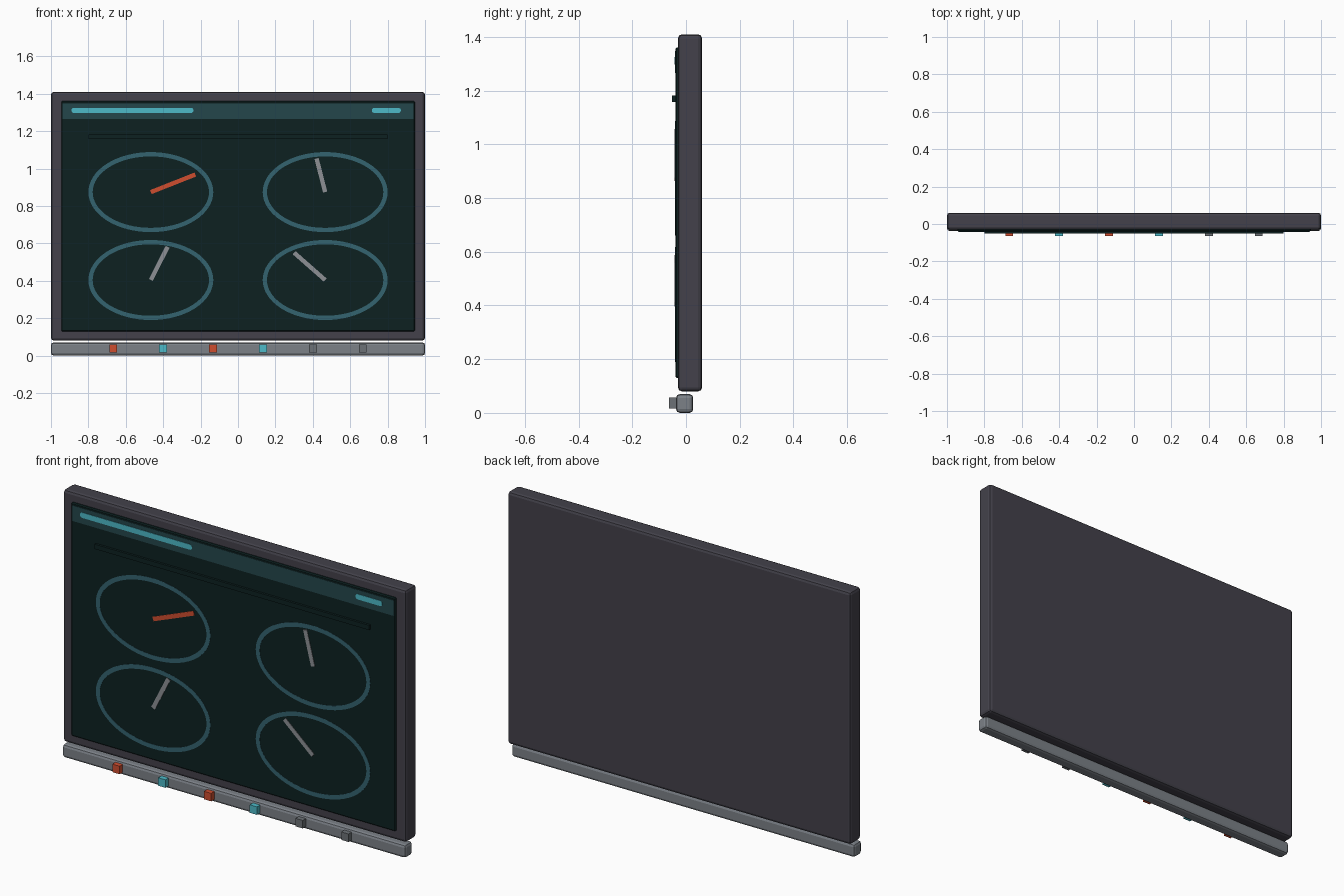
import bpy, bmesh, math

if "Cube" in bpy.data.objects:
    bpy.data.objects.remove(bpy.data.objects["Cube"])


def material(name, rgb):
    m = bpy.data.materials.new(name)
    m.diffuse_color = (*rgb, 1)
    m.use_nodes = True
    m.node_tree.nodes["Principled BSDF"].inputs["Base Color"].default_value = m.diffuse_color
    return m


FRAME = material("charcoal", (0.056, 0.053, 0.069))
SCREEN = material("dark teal screen", (0.004, 0.0155, 0.0155))
HEADER = material("header teal", (0.017, 0.061, 0.070))
RING = material("ring blue", (0.034, 0.125, 0.162))
CYAN = material("cyan", (0.075, 0.49, 0.58))
RED = material("red", (0.62, 0.075, 0.028))
NEEDLE = material("needle grey", (0.27, 0.28, 0.30))
BAR = material("bar grey", (0.20, 0.22, 0.245))
BUTTON = material("button grey", (0.15, 0.165, 0.18))


def finish(name, bm, mat):
    bmesh.ops.recalc_face_normals(bm, faces=bm.faces)
    me = bpy.data.meshes.new(name)
    bm.to_mesh(me)
    bm.free()
    me.materials.append(mat)
    ob = bpy.data.objects.new(name, me)
    bpy.context.collection.objects.link(ob)
    return ob


def box(name, x, y, z, mat, bevel=0.0, segments=1):
    """Box from (min, max) ranges, with optional bevelled edges."""
    bm = bmesh.new()
    bmesh.ops.create_cube(bm, size=1)
    for v in bm.verts:
        for i, (lo, hi) in enumerate((x, y, z)):
            v.co[i] = lo if v.co[i] < 0 else hi
    if bevel:
        bmesh.ops.bevel(bm, geom=bm.edges[:], offset=bevel, segments=segments,
                        profile=0.5, affect='EDGES')
    return finish(name, bm, mat)


def plate(name, p, q, width, y, mat, round_steps=1):
    """Thin plate between two (x, z) points; more steps give round ends."""
    a = math.atan2(q[1] - p[1], q[0] - p[0])
    r = width / 2
    pts = []
    for c, start in ((q, a - math.pi / 2), (p, a + math.pi / 2)):
        for i in range(round_steps + 1):
            t = start + math.pi * i / round_steps
            pts.append((c[0] + r * math.cos(t), c[1] + r * math.sin(t)))
    bm = bmesh.new()
    face = bm.faces.new([bm.verts.new((u, y[0], w)) for u, w in pts])
    ext = bmesh.ops.extrude_face_region(bm, geom=[face])["geom"]
    for v in ext:
        if isinstance(v, bmesh.types.BMVert):
            v.co.y = y[1]
    if face.is_valid is False or len(bm.faces) < len(pts) + 2:
        bm.faces.new([v for v in bm.verts if v.co.y == y[0]])
    return finish(name, bm, mat)


def ring(name, cx, cz, rx, rz, width, y, mat, n=64):
    """Flat elliptical band standing slightly proud of the screen."""
    bm = bmesh.new()
    loops = []
    for d, yy in ((0, y[1]), (0, y[0]), (width, y[0]), (width, y[1])):
        loops.append([bm.verts.new((cx + (rx - d) * math.cos(2 * math.pi * i / n), yy,
                                    cz + (rz - d) * math.sin(2 * math.pi * i / n)))
                      for i in range(n)])
    for k in range(4):
        a, b = loops[k], loops[(k + 1) % 4]
        for i in range(n):
            j = (i + 1) % n
            bm.faces.new((a[i], a[j], b[j], b[i]))
    return finish(name, bm, mat)


# Housing, screen and lower control bar
box("display_housing", (-1, 1), (-0.03, 0.06), (0.08, 1.41), FRAME, 0.015, 2)
box("screen", (-0.945, 0.945), (-0.04, -0.01), (0.13, 1.36), SCREEN, 0.005)
box("control_bar", (-1, 1), (-0.037, 0.027), (0.0, 0.07), BAR, 0.014, 2)

# Header band with two rounded indicator strips, and the dark ledge below it
box("header_band", (-0.939, 0.939), (-0.0415, -0.038), (1.265, 1.347), HEADER)
for name, x0, x1 in (("title_strip", -0.877, -0.252), ("status_strip", 0.729, 0.857)):
    plate(name, (x0, 1.311), (x1, 1.311), 0.028, (-0.0435, -0.041), CYAN, 8)
box("screen_ledge", (-0.8, 0.8), (-0.052, -0.038), (1.158, 1.183), SCREEN)

# Four dial rings with their needles: centre and needle tip offset
dials = [(-0.466, 0.874, 0.238, 0.094, RED), (0.466, 0.874, -0.046, 0.180, NEEDLE),
         (-0.466, 0.404, 0.090, 0.178, NEEDLE), (0.466, 0.404, -0.166, 0.146, NEEDLE)]
for i, (cx, cz, dx, dz, mat) in enumerate(dials):
    ring(f"dial_ring_{i + 1}", cx, cz, 0.334, 0.214, 0.023, (-0.0412, -0.038), RING)
    plate(f"dial_needle_{i + 1}", (cx, cz), (cx + dx, cz + dz), 0.023,
          (-0.0425, -0.038), mat)

# Row of square buttons on the control bar
for i, mat in enumerate((RED, CYAN, RED, CYAN, BUTTON, BUTTON)):
    cx = -0.667 + i * 0.2668
    box(f"button_{i + 1}", (cx - 0.021, cx + 0.021), (-0.063, -0.03), (0.016, 0.058), mat)
